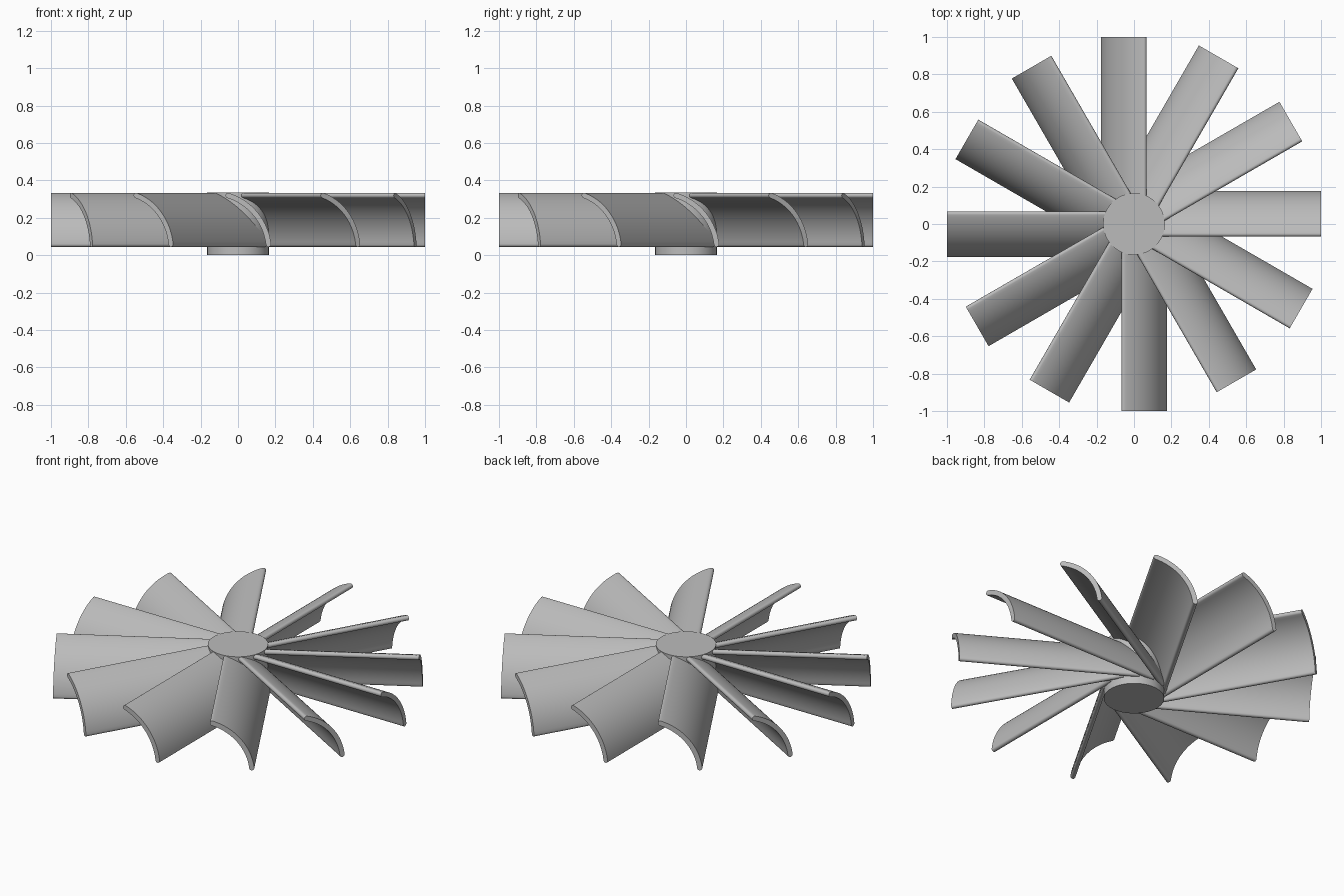
import bpy
import bmesh
from math import sin, cos, pi, hypot, asin, atan2, radians
from mathutils import Matrix

if "Cube" in bpy.data.objects:
    bpy.data.objects.remove(bpy.data.objects["Cube"])

BLADES = 12
HUB_RADIUS = 0.165
TOP = 0.333
HALF_THICK = 0.014

grey = bpy.data.materials.new("plain grey")
grey.use_nodes = True
colour = (0.5, 0.5, 0.5, 1)
grey.diffuse_color = colour
grey.node_tree.nodes["Principled BSDF"].inputs["Base Color"].default_value = colour


def finish(bm, name):
    """Turn a bmesh into a smooth-shaded object with crisp edges."""
    bmesh.ops.recalc_face_normals(bm, faces=bm.faces)
    mesh = bpy.data.meshes.new(name)
    bm.to_mesh(mesh)
    bm.free()
    mesh.materials.append(grey)
    obj = bpy.data.objects.new(name, mesh)
    bpy.context.collection.objects.link(obj)
    bpy.ops.object.select_all(action="DESELECT")
    obj.select_set(True)
    bpy.context.view_layer.objects.active = obj
    bpy.ops.object.shade_smooth_by_angle(angle=radians(35))
    return obj


def blade_section(low, high, sagitta, steps=24, cap_steps=8):
    """Curved strip of even thickness with rounded ends, as (x, z) points."""
    dx, dz = high[0] - low[0], high[1] - low[1]
    half = hypot(dx, dz) / 2
    radius = (half ** 2 + sagitta ** 2) / (2 * sagitta)
    # centre of curvature lies to the lower left of the chord
    drop = radius - sagitta
    cx = (low[0] + high[0]) / 2 - dz / (2 * half) * drop
    cz = (low[1] + high[1]) / 2 + dx / (2 * half) * drop
    mid, spread = atan2(dz, dx) - pi / 2, asin(half / radius)

    def arc(r, a):
        return cx + r * cos(a), cz + r * sin(a)

    def cap(a, start):
        x, z = arc(radius, a)
        turns = [start + pi * i / cap_steps for i in range(1, cap_steps)]
        return [(x + HALF_THICK * cos(t), z + HALF_THICK * sin(t)) for t in turns]

    angles = [mid - spread + 2 * spread * i / steps for i in range(steps + 1)]
    outer = [arc(radius + HALF_THICK, a) for a in angles]
    inner = [arc(radius - HALF_THICK, a) for a in reversed(angles)]
    return outer + cap(angles[-1], angles[-1]) + inner + cap(angles[0], angles[0] + pi)


# Hub: solid cylinder
bm = bmesh.new()
bmesh.ops.create_cone(bm, cap_ends=True, segments=64, radius1=HUB_RADIUS,
                      radius2=HUB_RADIUS, depth=TOP + 0.002,
                      matrix=Matrix.Translation((0, 0, (TOP + 0.002) / 2)))
finish(bm, "hub")

# Blade: curved section extruded outwards from the hub
bm = bmesh.new()
section = blade_section((0.163, 0.058), (-0.053, 0.319), 0.05)
face = bm.faces.new([bm.verts.new((x, 0, z)) for x, z in section])
extruded = bmesh.ops.extrude_face_region(bm, geom=[face], use_keep_orig=True)
tip = [v for v in extruded["geom"] if isinstance(v, bmesh.types.BMVert)]
bmesh.ops.translate(bm, verts=tip, vec=(0, -1, 0))
first = finish(bm, "blade_1")

# Repeat the blade around the hub
for i in range(1, BLADES):
    blade = bpy.data.objects.new(f"blade_{i + 1}", first.data)
    blade.rotation_euler.z = 2 * pi * i / BLADES
    bpy.context.collection.objects.link(blade)
